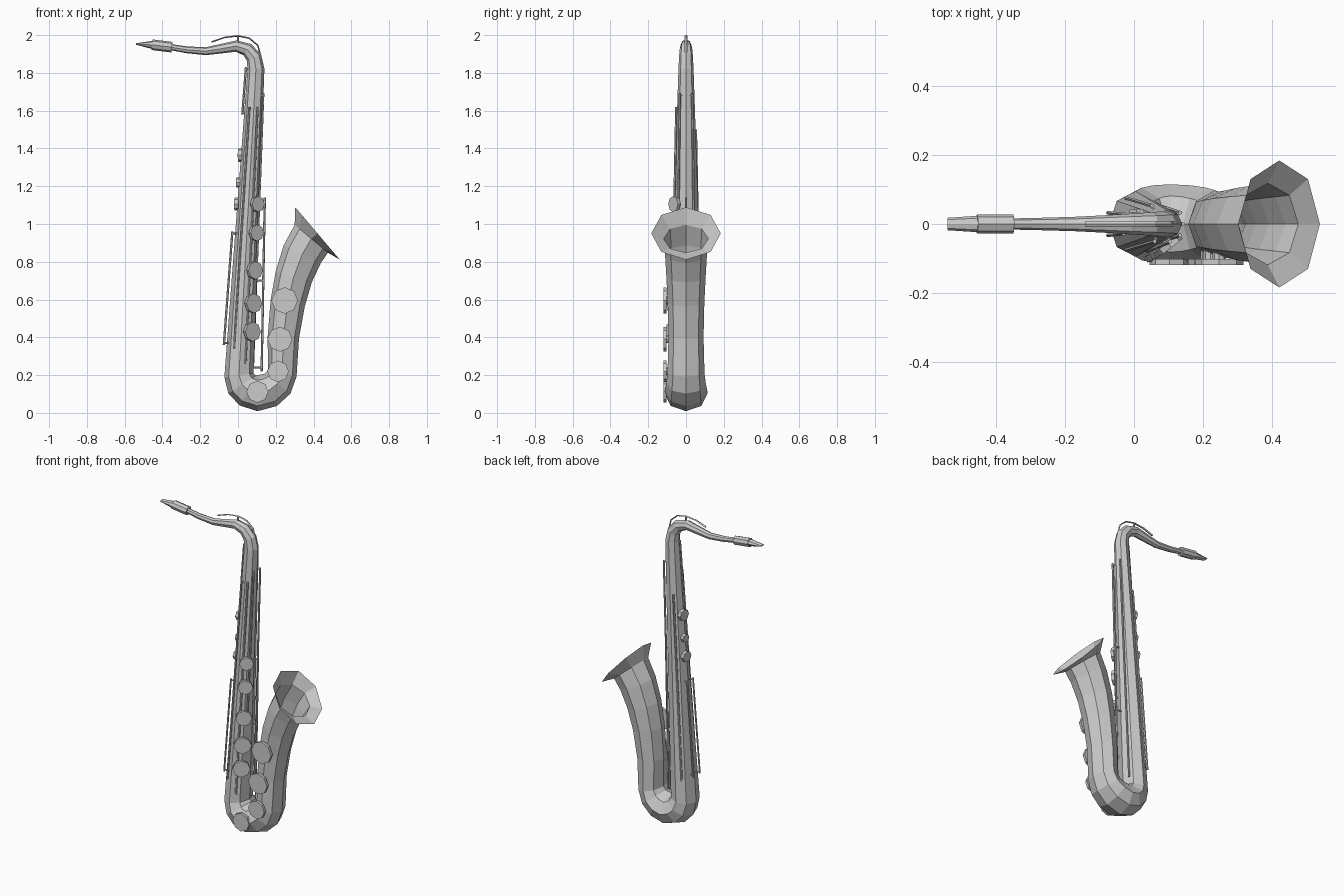
import bpy, bmesh, math
from mathutils import Vector

if "Cube" in bpy.data.objects:
    bpy.data.objects.remove(bpy.data.objects["Cube"])

Y = Vector((0, 1, 0))


def finish(name, bm):
    me = bpy.data.meshes.new(name)
    bm.to_mesh(me)
    bm.free()
    ob = bpy.data.objects.new(name, me)
    bpy.context.collection.objects.link(ob)
    return ob


def loft(name, pts, sides=8, cap=(True, True)):
    """Tube along (x, z, in-plane radius, y radius) stations in the y=0 plane."""
    bm = bmesh.new()
    c = [Vector((p[0], 0, p[1])) for p in pts]
    rings = []
    for i, p in enumerate(pts):
        t = Vector((0, 0, 0))
        if i > 0:
            t += (c[i] - c[i - 1]).normalized()
        if i < len(pts) - 1:
            t += (c[i + 1] - c[i]).normalized()
        n = Y.cross(t).normalized()
        rings.append([bm.verts.new(c[i] + n * p[2] * math.cos(a) + Y * p[3] * math.sin(a))
                      for a in (2 * math.pi * k / sides for k in range(sides))])
    for a, b in zip(rings, rings[1:]):
        for k in range(sides):
            bm.faces.new((a[k], a[(k + 1) % sides], b[(k + 1) % sides], b[k]))
    if cap[0]:
        bm.faces.new(rings[0][::-1])
    if cap[1]:
        bm.faces.new(rings[-1])
    bmesh.ops.recalc_face_normals(bm, faces=bm.faces)
    return finish(name, bm)


def cylinder(name, a, b, r, sides=8):
    a, b = Vector(a), Vector(b)
    bm = bmesh.new()
    bmesh.ops.create_cone(bm, cap_ends=True, segments=sides, radius1=r, radius2=r, depth=(b - a).length)
    ob = finish(name, bm)
    ob.rotation_mode = 'QUATERNION'
    ob.rotation_quaternion = (b - a).to_track_quat('Z', 'Y')
    ob.location = (a + b) / 2
    return ob


def on_body(angle, z, off):
    """Point off the straight body tube, angle measured from +x."""
    t = (z - 0.2) / 1.63
    r = 0.08 - 0.035 * t + off
    a = math.radians(angle)
    return Vector((0.005 + 0.09 * t + r * math.cos(a), r * math.sin(a), z))


def rod(name, angle, z0, z1, off, r=0.006):
    cylinder(name, on_body(angle, z0, off), on_body(angle, z1, off), r, 6)
    for z in (z0 + 0.01, z1 - 0.01):
        cylinder(name + "_post", on_body(angle, z, -0.01), on_body(angle, z, off), 0.005, 6)


# Neck, straight body, bow and bell in one tapering tube
loft("body_tube", [
    (-0.36, 1.937, .016, .016), (-0.27, 1.922, .018, .018), (-0.17, 1.915, .021, .021),
    (-0.09, 1.928, .025, .025), (-0.01, 1.942, .030, .030), (0.05, 1.923, .036, .034),
    (0.085, 1.88, .041, .037), (0.095, 1.82, .045, .040), (0.005, 0.2, .078, .095),
    (0.022, 0.15, .087, .105), (0.055, 0.12, .093, .112), (0.105, 0.105, .096, .115),
    (0.165, 0.12, .093, .112), (0.21, 0.155, .086, .105), (0.234, 0.21, .078, .098),
    (0.24, 0.4, .083, .093), (0.263, 0.58, .092, .097), (0.295, 0.72, .100, .104),
    (0.34, 0.84, .109, .111), (0.388, 0.922, .115, .118), (0.421, 0.95, .182, .184),
], cap=(True, False))

# Mouthpiece and its clamp ring
loft("mouthpiece", [(-0.54, 1.953, .004, .018), (-0.45, 1.948, .022, .024), (-0.35, 1.936, .022, .024)])
loft("mouthpiece_clamp", [(-0.455, 1.949, .028, .028), (-0.35, 1.936, .028, .028)])

# Octave lever arching over the neck
loft("octave_lever", [(-0.14, 1.964, .004, .008), (-0.07, 1.988, .004, .008), (0.0, 1.996, .004, .008),
                      (0.06, 1.984, .004, .008), (0.105, 1.945, .004, .008), (0.125, 1.87, .004, .008)], 4)
cylinder("octave_lever_post", (0.0, 0, 1.96), (0.0, 0, 1.996), 0.006, 6)

# Pad cups on the body tube, facing the front right corner
for z, r in ((1.105, .042), (.953, .044), (.755, .048), (.58, .052), (.43, .052)):
    cylinder("body_key", on_body(-52, z, 0.008), on_body(-52, z, 0.026), r)
    cylinder("body_key_stem", on_body(-52, z, -0.015), on_body(-52, z, 0.01), 0.015)

# Large pad cups on the bell and bow, facing front
for x, z, r in ((.247, .595, .070), (.222, .39, .066), (.212, .22, .057), (.103, .112, .058)):
    cylinder("bell_key", (x, -0.102, z), (x, -0.119, z), r)
    cylinder("bell_key_stem", (x, -0.07, z), (x, -0.105, z), 0.02)

# Finger buttons on the player's side
for z, r in ((1.365, .036), (1.22, .026), (1.105, .034)):
    cylinder("finger_button", on_body(172, z, -0.01), on_body(172, z, 0.012), r)

# Key rods along the body
for angle, z0, z1, off in ((200, .36, .96, .018), (160, .36, .96, .018), (180, 1.58, 1.83, .008),
                           (-35, .8, 1.69, .009), (35, .25, 1.69, .009), (-68, .26, 1.62, .006),
                           (-115, .34, 1.62, .006), (115, .34, 1.5, .006)):
    rod("key_rod", angle, z0, z1, off)
cylinder("bell_side_rod", (0.125, 0.0, 0.22), (0.142, 0.0, 1.14), 0.006, 6)
for z in (0.24, 0.7, 1.12):
    cylinder("bell_side_rod_post", on_body(0, z, -0.01), (0.125 + 0.0185 * (z - 0.22), 0, z), 0.005, 6)
